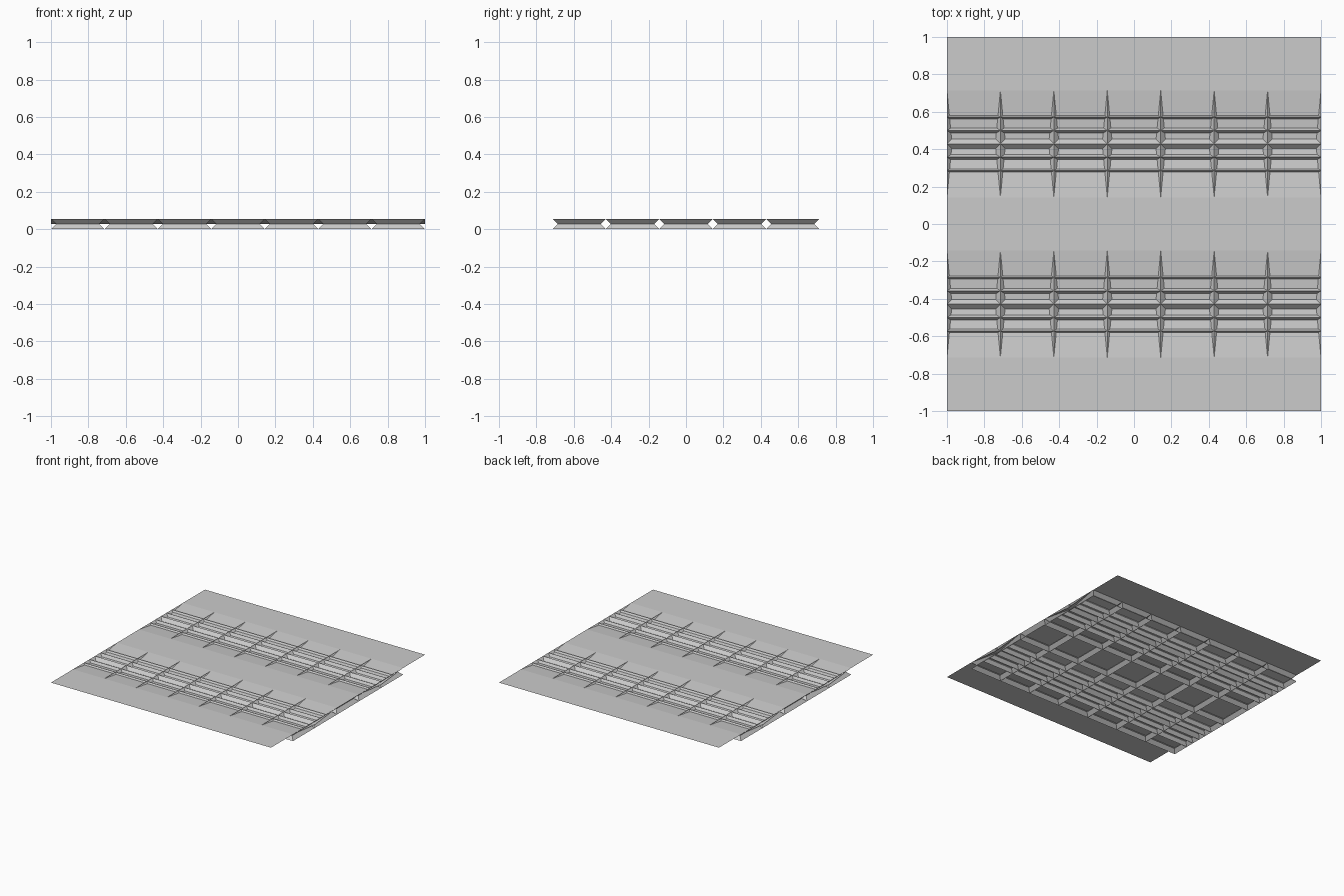
import bpy, bmesh

if "Cube" in bpy.data.objects:
    bpy.data.objects.remove(bpy.data.objects["Cube"])

P = 2 / 7          # grid pitch
H = 0.055          # total height
M = H / 2          # mid height, also the bevel inset of the beams
R = 0.018          # half width of the small ribs


def finish(name, bm):
    bmesh.ops.remove_doubles(bm, verts=bm.verts, dist=1e-5)
    me = bpy.data.meshes.new(name)
    bm.to_mesh(me)
    bm.free()
    ob = bpy.data.objects.new(name, me)
    bpy.context.collection.objects.link(ob)
    return ob


def bridge(bm, loops, closed):
    # quads between successive point loops
    rows = [[bm.verts.new(p) for p in lp] for lp in loops]
    n = len(rows[0])
    for a, b in zip(rows, rows[1:]):
        for i in range(n if closed else n - 1):
            j = (i + 1) % n
            bm.faces.new((a[i], a[j], b[j], b[i]))


# covering sheet with two shallow valleys
bm = bmesh.new()
profile = [(-1, H), (-2.5 * P, H), (-1.5 * P, M), (-0.5 * P, H),
           (0.5 * P, H), (1.5 * P, M), (2.5 * P, H), (1, H)]
bridge(bm, [[(1, y, z) for y, z in profile], [(-1, y, z) for y, z in profile]], False)
finish("cover_sheet", bm)

# grid of cell frames; neighbouring pinched walls form hollow diamond beams
bm = bmesh.new()
for i in range(7):
    for j in range(5):
        x0, y0 = -1 + i * P, (j - 2.5) * P
        loops = []
        for z, d in ((0, 0), (M, M), (H, 0)):
            a, b, c, e = x0 + d, x0 + P - d, y0 + d, y0 + P - d
            loops.append([(a, c, z), (b, c, z), (b, e, z), (a, e, z)])
        bridge(bm, loops, True)
finish("beam_grid", bm)

# small diamond ribs along both valleys, mitred against the cross beams
bm = bmesh.new()
for side in (-1, 1):
    for k in (-2, -1, 1, 2):
        y = side * 1.5 * P + k * P / 4
        for i in range(7):
            x0, x1 = -1 + i * P, -1 + (i + 1) * P
            ends = []
            for x, s in ((x0, 1), (x1, -1)):
                ends.append([(x, y, 0), (x + s * M, y + R, M),
                             (x, y, H), (x + s * M, y - R, M)])
            bridge(bm, ends, True)
finish("valley_ribs", bm)
